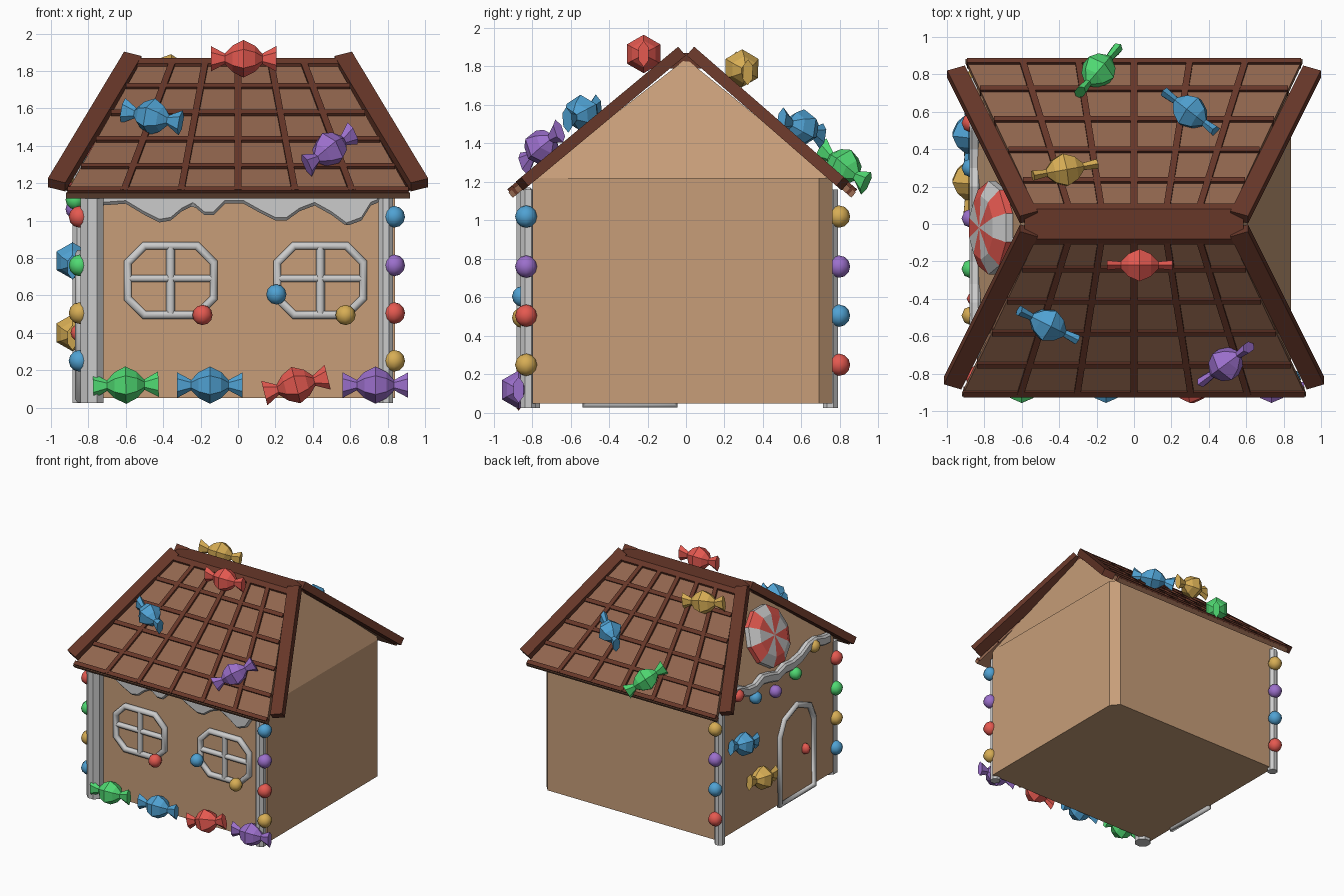
import bpy, bmesh, math
from mathutils import Vector, Matrix

if "Cube" in bpy.data.objects:
    bpy.data.objects.remove(bpy.data.objects["Cube"])


def mat(name, r, g, b):
    m = bpy.data.materials.new(name)
    m.diffuse_color = (r, g, b, 1)
    m.use_nodes = True
    m.node_tree.nodes["Principled BSDF"].inputs["Base Color"].default_value = m.diffuse_color
    return m


WALL = mat("gingerbread", .57, .34, .19)
TILE = mat("roof_tile", .28, .13, .075)
TRIM = mat("chocolate", .136, .038, .022)
C = {"red": mat("red", .78, .1, .08), "green": mat("green", .08, .7, .17),
     "blue": mat("blue", .08, .36, .65), "yellow": mat("yellow", .68, .42, .09),
     "purple": mat("purple", .33, .16, .6)}


def mesh_obj(name, verts, faces, material=None):
    me = bpy.data.meshes.new(name)
    me.from_pydata([tuple(v) for v in verts], [], faces)
    bm = bmesh.new()
    bm.from_mesh(me)
    bmesh.ops.recalc_face_normals(bm, faces=bm.faces[:])
    bm.to_mesh(me)
    bm.free()
    ob = bpy.data.objects.new(name, me)
    bpy.context.collection.objects.link(ob)
    if material:
        me.materials.append(material)
    return ob


def loft(name, rings, material=None):
    """Skin equal-length closed rings and cap both ends."""
    n, k = len(rings[0]), len(rings)
    faces = [(i*n + j, i*n + (j+1) % n, (i+1)*n + (j+1) % n, (i+1)*n + j)
             for i in range(k-1) for j in range(n)]
    faces += [tuple(range(n)), tuple(range((k-1)*n, k*n))]
    return mesh_obj(name, [v for r in rings for v in r], faces, material)


def beam(name, p, q, n, w, top, bottom, material):
    """Box from p to q, lying between two offsets along the normal n."""
    p, q = Vector(p), Vector(q)
    s = (q - p).cross(n).normalized() * w / 2
    return loft(name, [[e + s + n*top, e - s + n*top, e - s + n*bottom, e + s + n*bottom]
                       for e in (p, q)], material)


def tube(name, pts, r, closed=True):
    cu = bpy.data.curves.new(name, 'CURVE')
    cu.dimensions, cu.bevel_depth, cu.bevel_resolution = '3D', r, 1
    cu.use_fill_caps = True
    sp = cu.splines.new('POLY')
    sp.points.add(len(pts) - 1)
    for a, b in zip(sp.points, pts):
        a.co = (*b, 1)
    sp.use_cyclic_u = closed
    ob = bpy.data.objects.new(name, cu)
    bpy.context.collection.objects.link(ob)


def gumball(name, loc, color, r=.058):
    bpy.ops.mesh.primitive_uv_sphere_add(segments=8, ring_count=6, radius=r, location=loc)
    ob = bpy.context.object
    ob.name = name
    ob.data.materials.append(C[color])
    bpy.ops.object.shade_smooth_by_angle(angle=math.radians(50))
    return ob


def candy(name, loc, direction, color):
    """Wrapped sweet: faceted centre, narrow necks, flattened flared ends."""
    prof = [(.175, .03, .068), (.1, .022, .028), (.06, .07, .07), (0, .1, .1)]
    prof = [(-x, a, b) for x, a, b in prof] + prof[-2::-1]
    rot = Vector(direction).to_track_quat('X', 'Z')
    rings = [[Vector(loc) + rot @ Vector((x, a*math.cos(t), b*math.sin(t)))
              for t in [math.radians(30 + 60*j) for j in range(6)]] for x, a, b in prof]
    loft(name, rings, C[color])


def icing(name, pts, place):
    """Wavy strip from (along, bottom, top) points; place maps (along, depth, z)."""
    ob = loft(name, [[place(a, 0, b), place(a, .055, b), place(a, .055, t), place(a, 0, t)]
                     for a, b, t in pts])
    m = ob.modifiers.new("soft", 'BEVEL')
    m.width, m.segments, m.limit_method = .015, 1, 'ANGLE'
    m.angle_limit = math.radians(50)


# House body: box walls with gables leaning in, back right corner chamfered
X, F, B, H = .84, -.797, .76, 1.22
foot = [(-X, F), (X, F), (X, B - .07), (X - .06, B), (-X, B)]
v = [(x, y, .05) for x, y in foot] + [(x, y, H) for x, y in foot] + [(.58, 0, 1.84), (-.58, 0, 1.84)]
mesh_obj("house_body", v, [(4, 3, 2, 1, 0), (0, 1, 6, 5), (1, 2, 7, 6), (2, 3, 8, 7), (3, 4, 9, 8),
                           (4, 0, 5, 9), (6, 7, 8, 10), (5, 6, 10, 11), (8, 9, 11, 10), (9, 5, 11)], WALL)

# Roof: two tapering slopes with side beams and battens
for side, s, E in (("front", -1, .935), ("back", 1, .895)):
    drop = 1.87 - 1.16

    def P(u, t, base=.48, k=.47):
        y = .08 + (E - .08) * t
        return Vector((u * (base + k * y), s * y, 1.87 - drop * t))
    n = Vector((0, s * drop, E - .08)).normalized()
    quad = [P(-1, 0), P(1, 0), P(1, 1), P(-1, 1)]
    loft(f"roof_panel_{side}", [[p - n * .02 for p in quad], [p - n * .055 for p in quad]], TILE)
    for u in (-1, 1):
        beam(f"roof_side_beam_{side}", P(u, -.03, .535, .5), P(u, .925, .535, .5), n, .1, 0, -.06, TRIM)
    for i in range(-2, 3):
        beam(f"roof_batten_{side}", P(i/3, 0), P(i/3, .99), n, .035, -.003, -.03, TRIM)
    for t in (.2, .4, .6, .8, .98):
        beam(f"roof_cross_batten_{side}", P(-1, t), P(1, t), n, .033, -.005, -.055, TRIM)
ridge = [(-.08, 1.87), (.08, 1.87), (.11, 1.84), (.09, 1.79), (-.09, 1.79), (-.11, 1.84)]
loft("roof_ridge", [[(x, y, z) for y, z in ridge] for x in (-.585, .585)], TRIM)

# Icing posts with gumballs on three corners
posts = [("front_left", -.78, -.82, .067, -.847, -.815, ("red", "green", "yellow", "blue")),
         ("front_right", .79, -.82, .042, .835, -.83, ("blue", "purple", "red", "yellow")),
         ("back_left", -.845, .75, .042, -.835, .795, ("yellow", "purple", "blue", "red"))]
for name, x, y, r, bx, by, cols in posts:
    ring = [(x + r*math.cos(a), y + r*math.sin(a)) for a in [math.pi/8 + j*math.pi/4 for j in range(8)]]
    loft(f"post_{name}", [[(p, q, z) for p, q in ring] for z in (.025, 1.16)])
    for c, z in zip(cols, (1.02, .76, .505, .25)):
        gumball(f"post_gumball_{name}", (bx, by, z), c)

# Icing under the front eave and across the left gable
low = [(-.74, 1.08), (-.6, 1.09), (-.5, 1.03), (-.42, .99), (-.36, 1), (-.3, 1.05), (-.24, 1.08),
       (-.18, 1.03), (-.13, 1.03), (-.07, 1.09), (.03, 1.09), (.12, 1.04), (.2, 1), (.26, 1.0),
       (.33, 1.05), (.41, 1.08), (.5, 1.03), (.58, .97), (.66, 1.0), (.71, 1.08), (.76, 1.1)]
icing("front_icing", [(a, b, 1.17) for a, b in low], lambda a, d, z: (a, F + .005 - d, z))
sag = [(.62, 1.22), (.5, 1.2), (.4, 1.15), (.3, 1.14), (.2, 1.18), (.1, 1.16), (0, 1.13), (-.1, 1.16),
       (-.2, 1.15), (-.32, 1.17), (-.42, 1.22), (-.52, 1.23), (-.62, 1.2), (-.72, 1.19)]
icing("gable_icing", [(a, b, b + .085) for a, b in sag], lambda a, d, z: (-X + .02 - d*1.1, a, z))
for y, z, c in ((.54, 1.22, "red"), (.3, 1.11, "blue"), (.03, 1.06, "purple"),
                (-.24, 1.11, "green"), (-.49, 1.25, "yellow")):
    gumball("gable_gumball", (-.87, y, z), c, .052)

# Windows: octagonal icing frames with cross bars
for cx in (-.36, .44):
    w, h, c, y, cz = .23, .185, .09, -.808, .68
    pts = [(w, h-c), (w-c, h), (c-w, h), (-w, h-c), (-w, c-h), (c-w, -h), (w-c, -h), (w, c-h)]
    tube("window_frame", [(cx + a, y, cz + b) for a, b in pts], .026)
    tube("window_bar_upright", [(cx, y, cz - h), (cx, y, cz + h)], .024, False)
    tube("window_bar_cross", [(cx - w, y, cz + .01), (cx + w, y, cz + .01)], .022, False)
for x, z, c in ((-.19, .495, "red"), (.205, .605, "blue"), (.575, .495, "yellow")):
    gumball("window_gumball", (x, -.85, z), c, .054)

# Door frame and knob on the left wall
door = [(-.06, .045), (-.06, .62), (-.12, .75), (-.29, .82), (-.46, .75), (-.52, .62), (-.52, .045)]
tube("door_frame", [(-.845, y, z) for y, z in door], .027)
knob = gumball("door_knob", (-.85, -.4, .4), "red", .045)
knob.scale.y = .8

# Striped peppermint disc lying on the left gable
tilt = Vector((-.92, 0, .39)).to_track_quat('Z', 'Y').to_matrix().to_4x4()
N = 10
prof = [(.17, -.05), (.25, -.01), (.25, .03), (.17, .075)]
v = [(r*math.cos(j*2*math.pi/N), r*math.sin(j*2*math.pi/N), z) for r, z in prof for j in range(N)]
v += [(0, 0, .085)]
f = [(i*N + j, i*N + (j+1) % N, (i+1)*N + (j+1) % N, (i+1)*N + j) for i in range(3) for j in range(N)]
f += [(3*N + j, 3*N + (j+1) % N, 4*N) for j in range(N)] + [tuple(range(N))]
mint = mesh_obj("peppermint", v, f)
mint.data.materials.append(mat("sugar_white", .8, .8, .8))
mint.data.materials.append(C["red"])
for i, p in enumerate(mint.data.polygons):
    p.material_index = 1 if i < 4*N and i % N % 2 else 0
mint.matrix_world = Matrix.Translation((-.75, -.02, 1.48)) @ tilt

# Wrapped sweets on the roof, along the front and on the left wall
for where, loc, d, c in (
        ("roof", (-.46, -.54, 1.555), (.28, -.14, -.06), "blue"),
        ("roof", (.49, -.75, 1.38), (.23, .17, .16), "purple"),
        ("roof", (.03, -.22, 1.865), (1, 0, 0), "red"),
        ("roof", (-.37, .29, 1.79), (.33, .06, -.04), "yellow"),
        ("roof", (.3, .6, 1.48), (.26, -.2, .08), "blue"),
        ("roof", (-.19, .82, 1.28), (.17, .2, -.15), "green"),
        ("front", (-.6, -.87, .12), (1, 0, .03), "green"),
        ("front", (-.15, -.87, .12), (1, 0, 0), "blue"),
        ("front", (.31, -.87, .12), (1, 0, .25), "red"),
        ("front", (.735, -.87, .12), (1, 0, 0), "purple"),
        ("wall", (-.885, .48, .785), (0, 1, .2), "blue"),
        ("wall", (-.885, .23, .4), (0, 1, .15), "yellow")):
    candy(f"{where}_sweet_{c}", loc, d, c)
